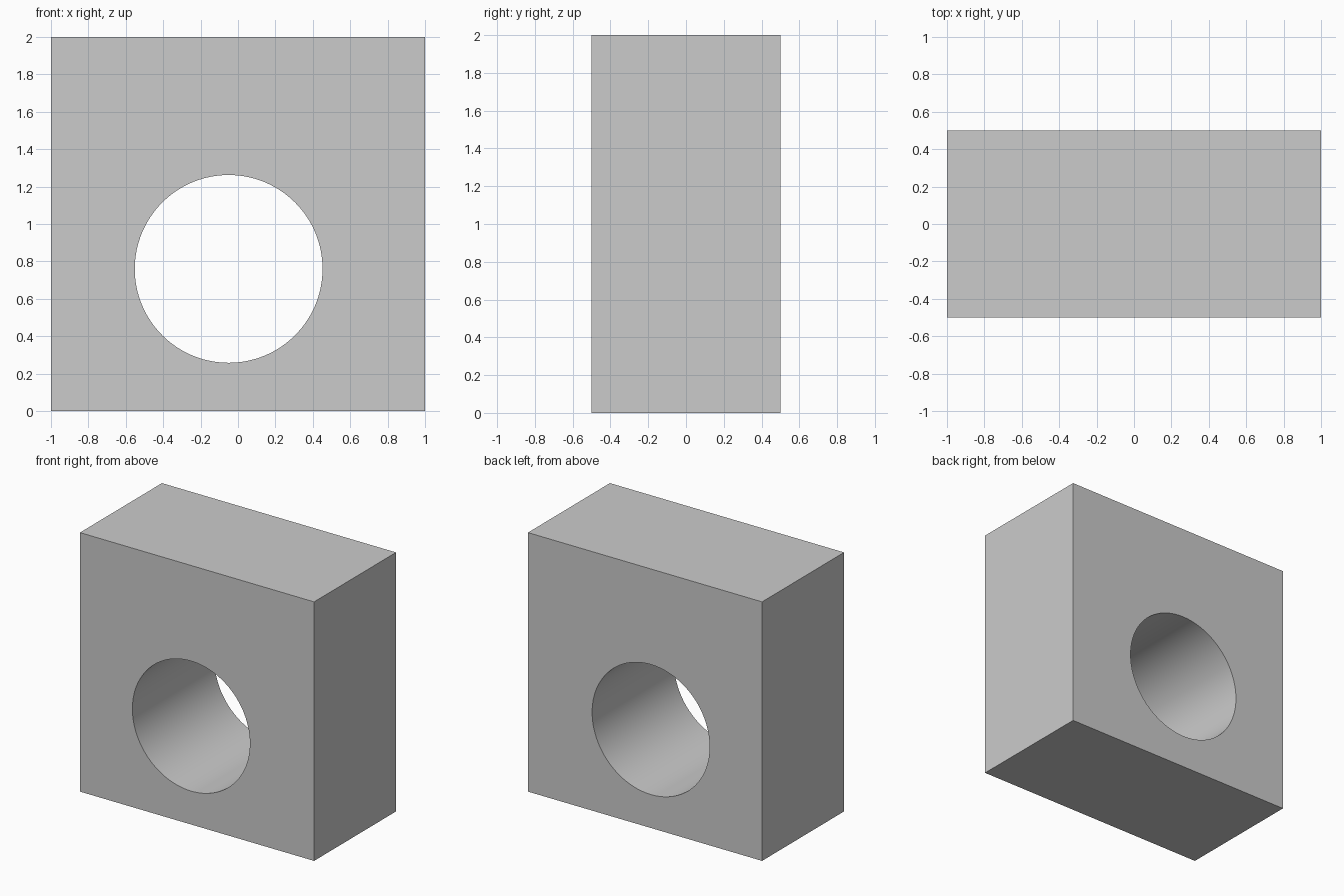
import bpy
import math

if "Cube" in bpy.data.objects:
    bpy.data.objects.remove(bpy.data.objects["Cube"])

# Solid block: 2 wide, 1 deep, 2 tall
bpy.ops.mesh.primitive_cube_add(size=1, location=(0, 0, 1))
block = bpy.context.object
block.name = "block_with_round_hole"
block.scale = (2, 1, 2)
bpy.ops.object.transform_apply(location=False, rotation=False, scale=True)

# Round cutter running front to back, slightly off centre
bpy.ops.mesh.primitive_cylinder_add(vertices=128, radius=0.502, depth=2,
                                    location=(-0.05, 0, 0.76),
                                    rotation=(math.pi / 2, 0, 0))
cutter = bpy.context.object
cutter.name = "hole_cutter"
cutter.hide_render = True

# Cut the hole through the block
cut = block.modifiers.new("hole", 'BOOLEAN')
cut.operation = 'DIFFERENCE'
cut.solver = 'EXACT'
cut.object = cutter
bpy.ops.object.select_all(action='DESELECT')
block.select_set(True)
bpy.context.view_layer.objects.active = block
bpy.ops.object.modifier_apply(modifier=cut.name)
bpy.data.objects.remove(cutter, do_unlink=True)

# Smooth bore, sharp edges
bpy.ops.object.shade_smooth_by_angle(angle=math.radians(30))
